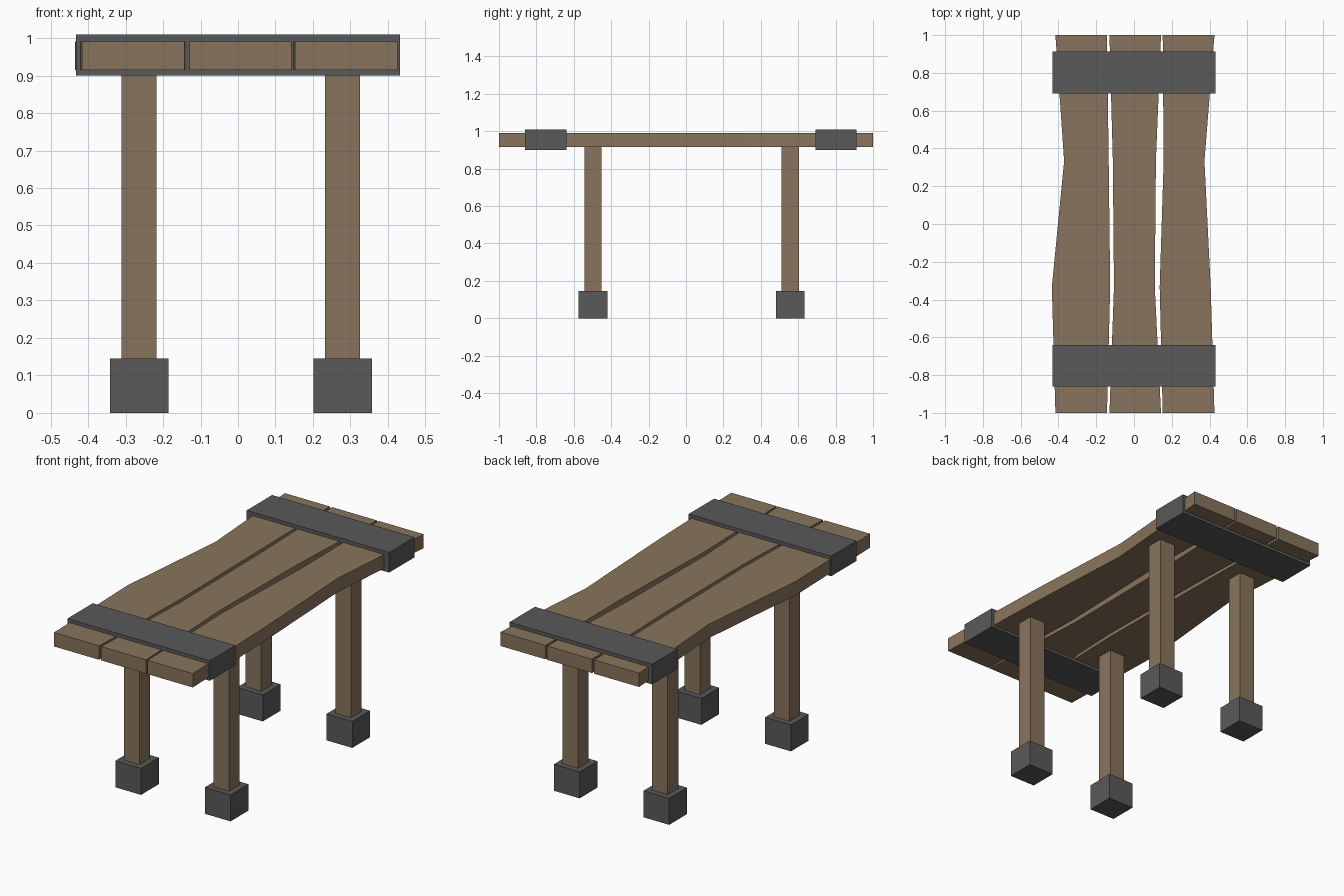
import bpy, bmesh

if "Cube" in bpy.data.objects:
    bpy.data.objects.remove(bpy.data.objects["Cube"])


def material(name, rgb):
    m = bpy.data.materials.new(name)
    m.diffuse_color = (*rgb, 1)
    m.use_nodes = True
    m.node_tree.nodes["Principled BSDF"].inputs["Base Color"].default_value = m.diffuse_color
    return m


WOOD = material("wood", (0.25, 0.175, 0.107))
IRON = material("dark_metal", (0.1, 0.1, 0.1))


def loft(name, rings, z0, z1, mat):
    """Flat-faced bar along y; rings are (y, x_left, x_right)."""
    bm = bmesh.new()
    loops = [[bm.verts.new(p) for p in ((a, y, z0), (b, y, z0), (b, y, z1), (a, y, z1))]
             for y, a, b in rings]
    for p, q in zip(loops, loops[1:]):
        for i in range(4):
            j = (i + 1) % 4
            bm.faces.new((p[i], p[j], q[j], q[i]))
    bm.faces.new(loops[0])
    bm.faces.new(loops[-1])
    bmesh.ops.recalc_face_normals(bm, faces=bm.faces)
    me = bpy.data.meshes.new(name)
    bm.to_mesh(me)
    bm.free()
    me.materials.append(mat)
    ob = bpy.data.objects.new(name, me)
    bpy.context.collection.objects.link(ob)
    return ob


def box(name, x, y, z, mat):
    return loft(name, [(y[0], *x), (y[1], *x)], z[0], z[1], mat)


# Table top: three uneven planks, left and right edges at four stations
STATIONS = (-1, -0.333, 0.333, 1)
PLANKS = {
    "left_plank": ((-0.416, -0.143), (-0.435, -0.126), (-0.37, -0.134), (-0.416, -0.143)),
    "middle_plank": ((-0.13, 0.143), (-0.106, 0.11), (-0.112, 0.116), (-0.13, 0.143)),
    "right_plank": ((0.152, 0.426), (0.136, 0.406), (0.157, 0.373), (0.152, 0.426)),
}
for name, edges in PLANKS.items():
    loft(name, [(y, *e) for y, e in zip(STATIONS, edges)], 0.915, 0.991, WOOD)

# Metal straps across the planks
for name, y in (("front_strap", (-0.86, -0.64)), ("back_strap", (0.692, 0.912))):
    box(name, (-0.432, 0.432), y, (0.9, 1.01), IRON)

# Legs with metal feet
for side, x in (("left", -0.264), ("right", 0.279)):
    for end, y in (("front", -0.497), ("back", 0.557)):
        box(f"{end}_{side}_leg", (x - 0.047, x + 0.047), (y - 0.046, y + 0.046), (0.1, 0.93), WOOD)
        box(f"{end}_{side}_foot", (x - 0.078, x + 0.078), (y - 0.077, y + 0.077), (0, 0.145), IRON)
